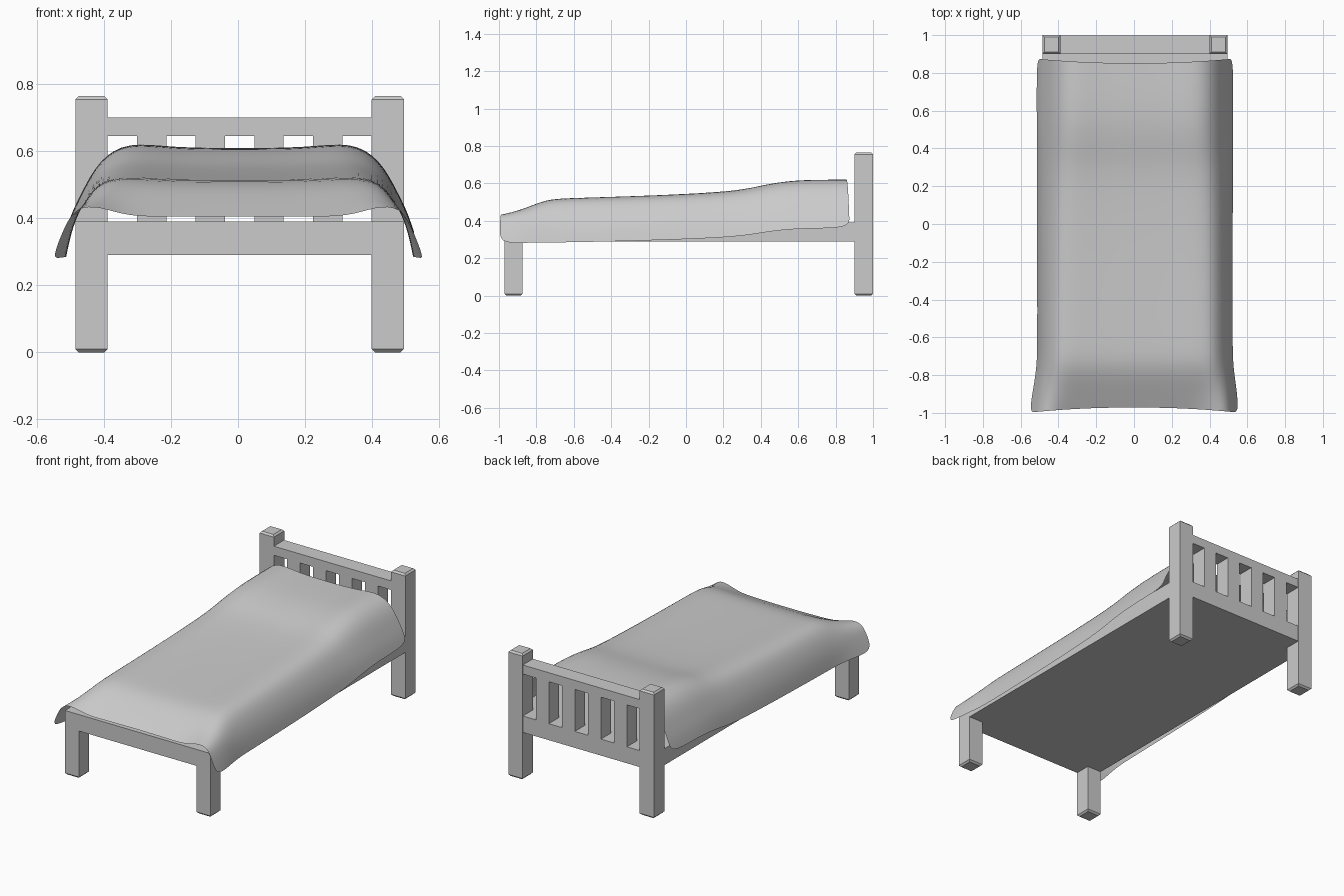
import bpy, bmesh
from mathutils import Vector

cube = bpy.data.objects.get("Cube")
if cube:
    bpy.data.objects.remove(cube, do_unlink=True)

grey = bpy.data.materials.new("light grey")
grey.use_nodes = True
colour = (0.6, 0.6, 0.6, 1)
grey.diffuse_color = colour
grey.node_tree.nodes["Principled BSDF"].inputs["Base Color"].default_value = colour

CX = 0.005      # centre line of the bed
HALF = 0.49     # half width of the frame
POST = 0.096    # post thickness
FRAME_LOW, FRAME_TOP = 0.29, 0.39
CHAMFER = 0.01


def add_object(name, bm):
    mesh = bpy.data.meshes.new(name)
    bm.to_mesh(mesh)
    bm.free()
    mesh.materials.append(grey)
    obj = bpy.data.objects.new(name, mesh)
    bpy.context.collection.objects.link(obj)
    return obj


def box(name, x, y, z, chamfer_ends=()):
    """Box from (low, high) ranges; edges at the given heights are chamfered."""
    bm = bmesh.new()
    bmesh.ops.create_cube(bm, size=1)
    for v in bm.verts:
        v.co = Vector([r[0] + (c + 0.5) * (r[1] - r[0])
                       for c, r in zip(v.co, (x, y, z))])
    edges = [e for e in bm.edges
             if any(all(abs(v.co.z - h) < 1e-5 for v in e.verts) for h in chamfer_ends)]
    if edges:
        bmesh.ops.bevel(bm, geom=edges, offset=CHAMFER, segments=1, affect='EDGES')
    return add_object(name, bm)


# Legs and headboard posts
for side, name in ((-1, "right"), (1, "left")):
    xs = sorted((CX + side * HALF, CX + side * (HALF - POST)))
    box(name + "_front_leg", xs, (-0.97, -0.97 + POST), (0, FRAME_LOW), (0,))
    box(name + "_headboard_post", xs, (0.9, 1), (0, 0.765), (0, 0.765))

# Bed base
box("bed_base", (CX - HALF, CX + HALF), (-0.97, 0.9), (FRAME_LOW, FRAME_TOP))

# Headboard rails and slats
inner = HALF - POST
span = (CX - inner, CX + inner)
box("headboard_lower_rail", span, (0.9, 0.998), (FRAME_LOW, FRAME_TOP))
box("headboard_top_rail", span, (0.9, 0.998), (0.645, 0.7))
step = 2 * inner / 9
for i in range(4):
    x0 = span[0] + (2 * i + 1) * step
    box(f"headboard_slat_{i + 1}", (x0, x0 + step), (0.9, 0.998), (FRAME_TOP, 0.645))

# Blanket: half cross-sections from centre to hem, at stations along the bed
foot = [(0, .405), (.2, .405), (.33, .405), (.41, .435), (.485, .435), (.52, .37), (.555, .28)]
middle = [(0, .515), (.2, .515), (.34, .525), (.415, .512), (.465, .45), (.5, .37), (.517, .285)]
head = [(0, .61), (.2, .61), (.335, .63), (.42, .575), (.47, .48), (.5, .42), (.52, .36)]


def mix(a, b, t):
    return [(p[0] + (q[0] - p[0]) * t, p[1] + (q[1] - p[1]) * t) for p, q in zip(a, b)]


stations = [(-0.97, foot), (-0.87, mix(foot, middle, 0.45)), (-0.75, mix(foot, middle, 0.95)),
            (-0.62, middle), (-0.3, mix(middle, head, 0.1)), (0, mix(middle, head, 0.22)),
            (0.28, mix(middle, head, 0.4)), (0.4, mix(middle, head, 0.68)),
            (0.52, mix(middle, head, 0.9)), (0.65, head), (0.85, head)]

bm = bmesh.new()
rows = []
for y, half in stations:
    section = [(-x, z) for x, z in reversed(half[1:])] + half
    # the hem corners flare outwards at both ends
    flare = 0.025 if y > 0.8 else (-0.025 if y < -0.9 else 0)
    rows.append([bm.verts.new((CX * (y > -0.9) + x, y + flare * (x / 0.52) ** 2, z))
                 for x, z in section])
for a, b in zip(rows, rows[1:]):
    for i in range(len(a) - 1):
        bm.faces.new((a[i], a[i + 1], b[i + 1], b[i]))
for f in bm.faces:
    f.smooth = True
blanket = add_object("blanket", bm)
sub = blanket.modifiers.new("soft folds", 'SUBSURF')
sub.levels = sub.render_levels = 2
